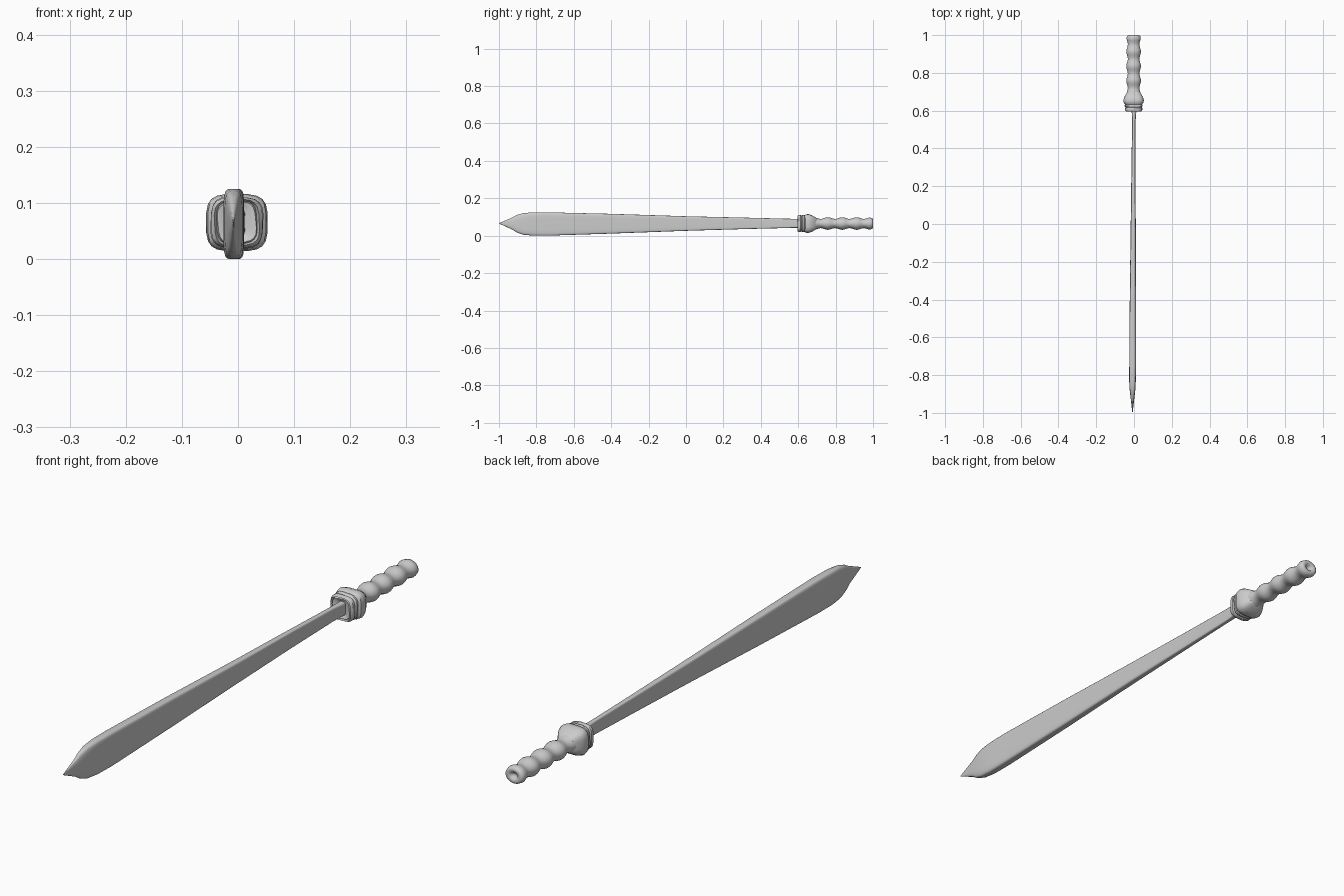
import bpy, bmesh, math

CX, CZ = -0.002, 0.065


def section(n, power):
    """Unit superellipse outline in the x-z plane."""
    pts = []
    for i in range(n):
        a = 2 * math.pi * (i + 0.5) / n
        c, s = math.cos(a), math.sin(a)
        pts.append((math.copysign(abs(c) ** (2 / power), c),
                    math.copysign(abs(s) ** (2 / power), s)))
    return pts


def loft(name, rings, n, angle=40):
    """Skin rings of (y, cx, cz, rx, rz, power, twist) along y."""
    bm = bmesh.new()
    loops = []
    for y, cx, cz, rx, rz, power, twist in rings:
        ct, st = math.cos(twist), math.sin(twist)
        loops.append([bm.verts.new((cx + rx * u * ct - rz * v * st, y,
                                    cz + rx * u * st + rz * v * ct))
                      for u, v in section(n, power)])
    for a, b in zip(loops, loops[1:]):
        for i in range(n):
            j = (i + 1) % n
            bm.faces.new((a[i], a[j], b[j], b[i]))
    bm.faces.new(loops[0])
    bm.faces.new(loops[-1])
    bmesh.ops.recalc_face_normals(bm, faces=bm.faces)
    mesh = bpy.data.meshes.new(name)
    bm.to_mesh(mesh)
    bm.free()
    ob = bpy.data.objects.new(name, mesh)
    bpy.context.collection.objects.link(ob)
    bpy.ops.object.select_all(action='DESELECT')
    ob.select_set(True)
    bpy.context.view_layer.objects.active = ob
    bpy.ops.object.shade_smooth_by_angle(angle=math.radians(angle))
    return ob


# Blade: thick rounded bar widening toward a pointed tip
blade = [  # y, centre x, centre z, half thickness, half width, squareness
    (-1.0, -0.008, 0.066, 0.0008, 0.0008, 2.5),
    (-0.93, -0.008, 0.065, 0.009, 0.032, 2.5),
    (-0.905, -0.008, 0.064, 0.012, 0.047, 3),
    (-0.87, -0.008, 0.063, 0.016, 0.058, 4),
    (-0.82, -0.008, 0.0625, 0.018, 0.0622, 5),
    (-0.74, -0.007, 0.0625, 0.018, 0.0625, 6),
    (-0.4, -0.006, 0.064, 0.0165, 0.053, 6),
    (0.0, -0.004, 0.065, 0.0135, 0.039, 6),
    (0.3, -0.003, 0.066, 0.0105, 0.031, 6),
    (0.54, -0.001, 0.066, 0.009, 0.025, 6),
    (0.59, 0.0, 0.066, 0.012, 0.024, 5),
    (0.62, 0.0, 0.066, 0.013, 0.024, 5),
]
loft("blade", [r + (0,) for r in blade], 24, 50)

# Guard: squarish bulb with carved, slightly turned steps at the blade end
guard = [  # y, half width x, half height z, twist
    (0.603, 0.018, 0.026, 0.1), (0.598, 0.026, 0.032, 0.1),
    (0.597, 0.034, 0.036, 0.1), (0.604, 0.036, 0.038, 0.05),
    (0.595, 0.040, 0.041, 0.05), (0.603, 0.046, 0.045, 0.0),
    (0.613, 0.046, 0.045, 0.0), (0.617, 0.042, 0.042, -0.05),
    (0.623, 0.047, 0.046, -0.05), (0.630, 0.047, 0.046, -0.05),
    (0.633, 0.044, 0.044, 0.0), (0.640, 0.052, 0.049, 0.0),
    (0.655, 0.055, 0.051, 0.0), (0.672, 0.050, 0.045, 0.0),
    (0.693, 0.037, 0.033, 0.0), (0.702, 0.026, 0.025, 0.0),
]
loft("guard", [(y, CX, CZ, rx, rz, 3.6, t) for y, rx, rz, t in guard], 20, 35)

# Grip: four soft bulges, a flared end and a dimpled end cap
grip = []
for k in range(33):
    y = 0.685 + 0.295 * k / 32
    bulge = 0.5 - 0.5 * math.cos(2 * math.pi * (y - 0.72) / 0.077)
    grip.append((y, 0.031 + 0.008 * bulge, 0.025 + 0.009 * bulge))
grip += [(0.988, 0.037, 0.031), (0.996, 0.035, 0.029), (1.0, 0.028, 0.023),
         (0.998, 0.016, 0.013), (0.991, 0.011, 0.009), (0.988, 0.003, 0.003)]
loft("grip", [(y, CX, CZ, rx, rz, 2, 0) for y, rx, rz in grip], 24, 60)
